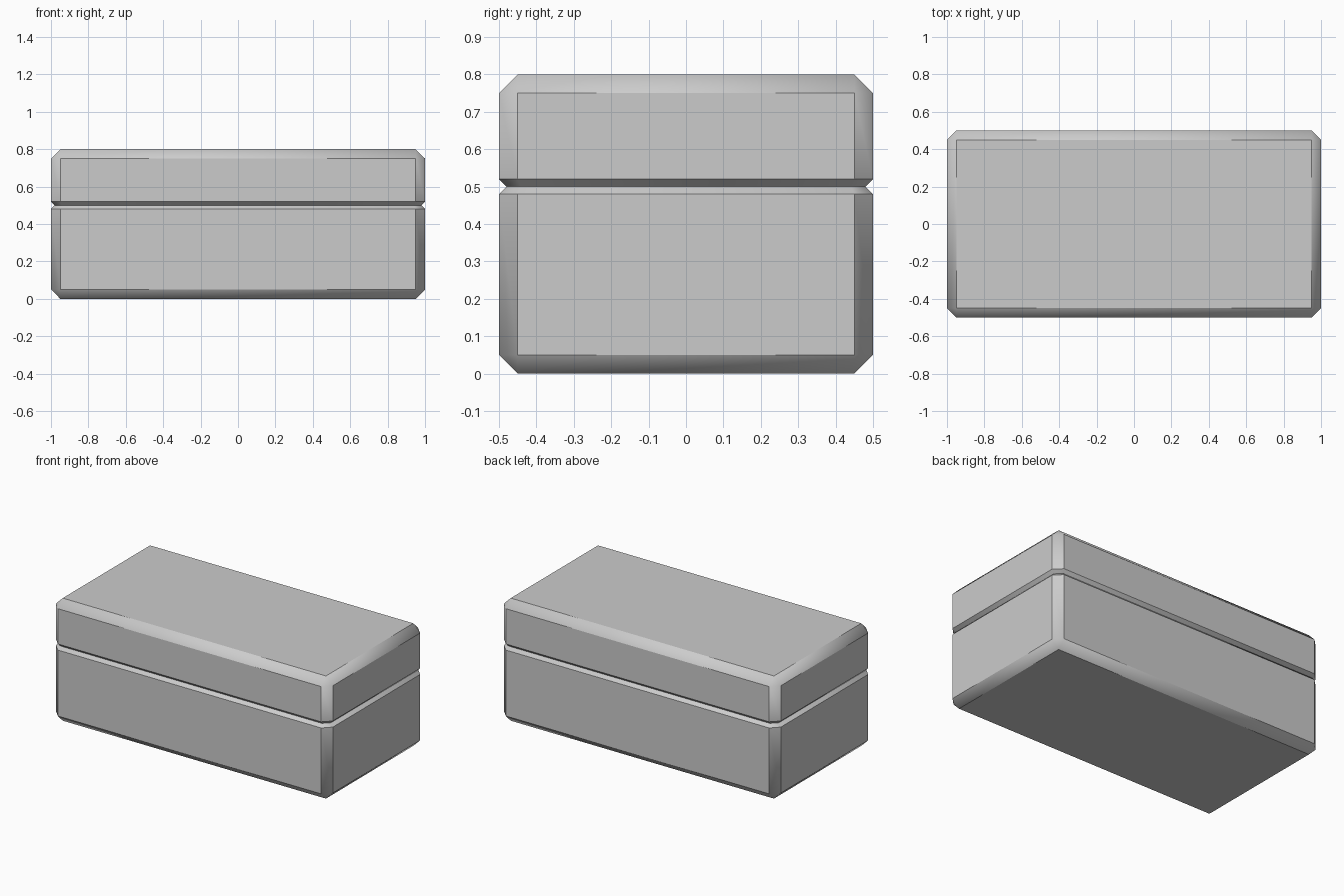
import bpy, bmesh, math
from mathutils import Matrix, Vector

if "Cube" in bpy.data.objects:
    bpy.data.objects.remove(bpy.data.objects["Cube"])

SEAM = 0.5


def half_case(name, z_outer):
    """Chamfered half of the case between the seam and z_outer."""
    bm = bmesh.new()
    bmesh.ops.create_cube(bm, size=1.0)
    bmesh.ops.scale(bm, vec=(2.0, 1.0, abs(z_outer - SEAM)), verts=bm.verts)
    bmesh.ops.translate(bm, vec=(0, 0, (z_outer + SEAM) / 2), verts=bm.verts)

    def on_seam(edge):
        return all(abs(v.co.z - SEAM) < 1e-4 for v in edge.verts)

    # wide chamfer on the outer and vertical edges
    bmesh.ops.bevel(bm, geom=[e for e in bm.edges if not on_seam(e)],
                    offset=0.05, offset_type='OFFSET', segments=1,
                    profile=0.5, affect='EDGES')
    # narrow chamfer on the seam rim, forming half of the groove
    bmesh.ops.bevel(bm, geom=[e for e in bm.edges if on_seam(e)],
                    offset=0.02, offset_type='OFFSET', segments=1,
                    profile=0.5, affect='EDGES')
    bmesh.ops.recalc_face_normals(bm, faces=bm.faces)

    mesh = bpy.data.meshes.new(name)
    bm.to_mesh(mesh)
    bm.free()
    obj = bpy.data.objects.new(name, mesh)
    bpy.context.collection.objects.link(obj)

    # smooth the chamfers into the corners, keep the 45 degree edges sharp
    bpy.ops.object.select_all(action='DESELECT')
    obj.select_set(True)
    bpy.context.view_layer.objects.active = obj
    bpy.ops.object.shade_smooth_by_angle(angle=math.radians(40))
    return obj


half_case("case_base", 0.0)
half_case("case_lid", 0.8)
